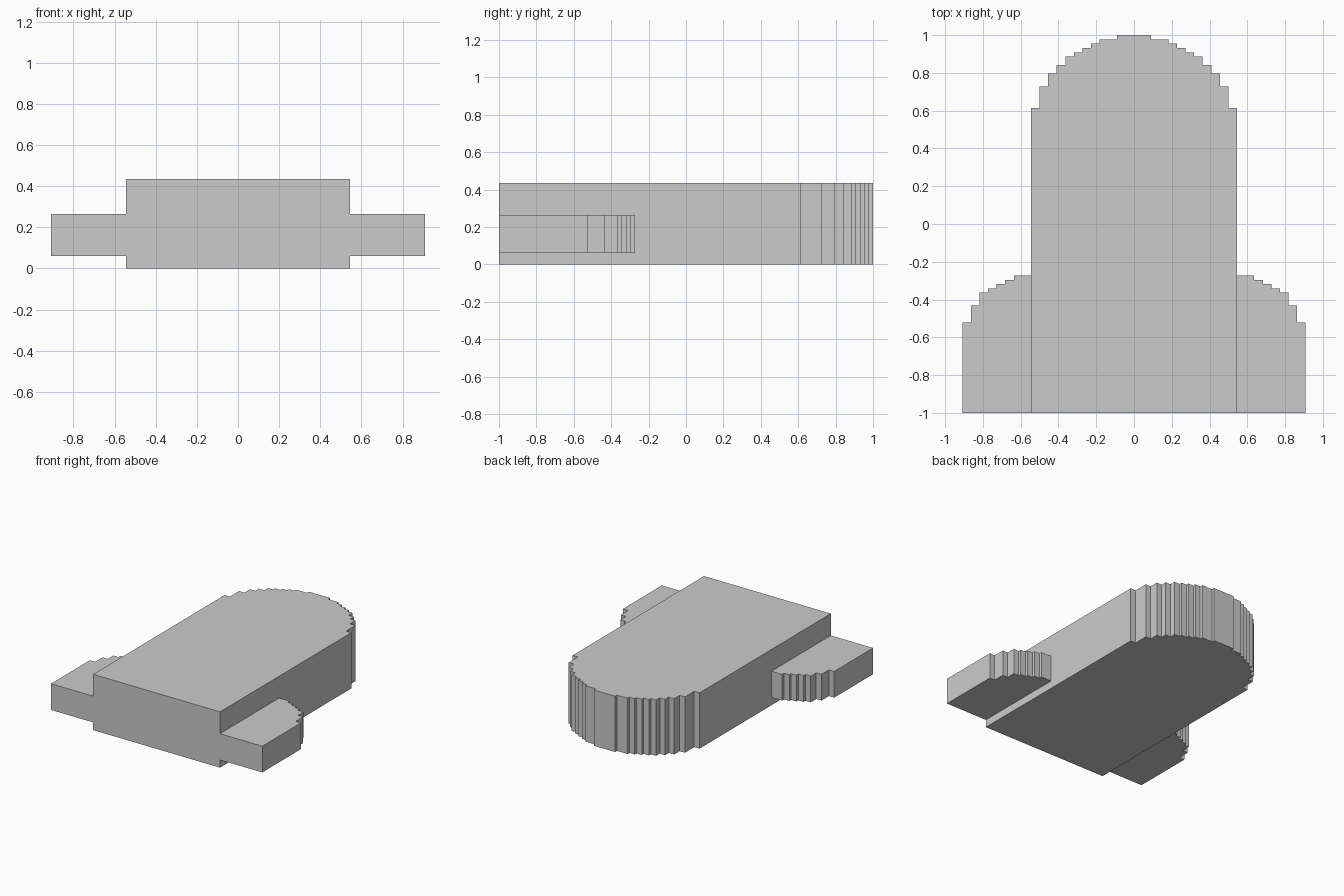
import bpy, bmesh

if "Cube" in bpy.data.objects:
    bpy.data.objects.remove(bpy.data.objects["Cube"])

U = 1 / 44  # step grid of the outline


def prism(name, outline, z0, z1):
    """Extrude a closed xy outline from z0 to z1."""
    bm = bmesh.new()
    face = bm.faces.new([bm.verts.new((x, y, z0)) for x, y in outline])
    top = bmesh.ops.extrude_face_region(bm, geom=[face])
    verts = [v for v in top["geom"] if isinstance(v, bmesh.types.BMVert)]
    bmesh.ops.translate(bm, verts=verts, vec=(0, 0, z1 - z0))
    bmesh.ops.recalc_face_normals(bm, faces=bm.faces)
    mesh = bpy.data.meshes.new(name)
    bm.to_mesh(mesh)
    bm.free()
    obj = bpy.data.objects.new(name, mesh)
    bpy.context.collection.objects.link(obj)
    return obj


def stairs(steps):
    """Turn (outer x, y) steps, ordered inside to outside, into stair points."""
    pts = []
    for i, (x, y) in enumerate(steps):
        if i:
            pts.append((steps[i - 1][0] * U, y * U))
        pts.append((x * U, y * U))
    return pts


# Main slab with a stepped round end
half = stairs([(4, 44), (8, 43), (10, 42), (12, 41), (14, 40), (16, 39),
               (18, 37), (20, 35), (22, 32), (24, 27)]) + [(24 * U, -1)]
body = prism("body", half + [(-x, y) for x, y in reversed(half)], 0, 0.434)

# Thinner side wings with stepped outer corners, merged into the slab
wing = stairs([(28, -12), (30, -13), (32, -14), (34, -15), (36, -16),
               (38, -19), (40, -23)])
wing = [(20 * U, -12 * U)] + wing + [(40 * U, -1), (20 * U, -1)]
bpy.context.view_layer.objects.active = body
for side, s in (("right", 1), ("left", -1)):
    w = prism(side + "_wing", [(s * x, y) for x, y in wing], 0.06, 0.264)
    w.hide_render = True
    mod = body.modifiers.new(side + "_union", "BOOLEAN")
    mod.operation = "UNION"
    mod.solver = "EXACT"
    mod.object = w
    bpy.ops.object.modifier_apply(modifier=mod.name)
    bpy.data.objects.remove(w)
